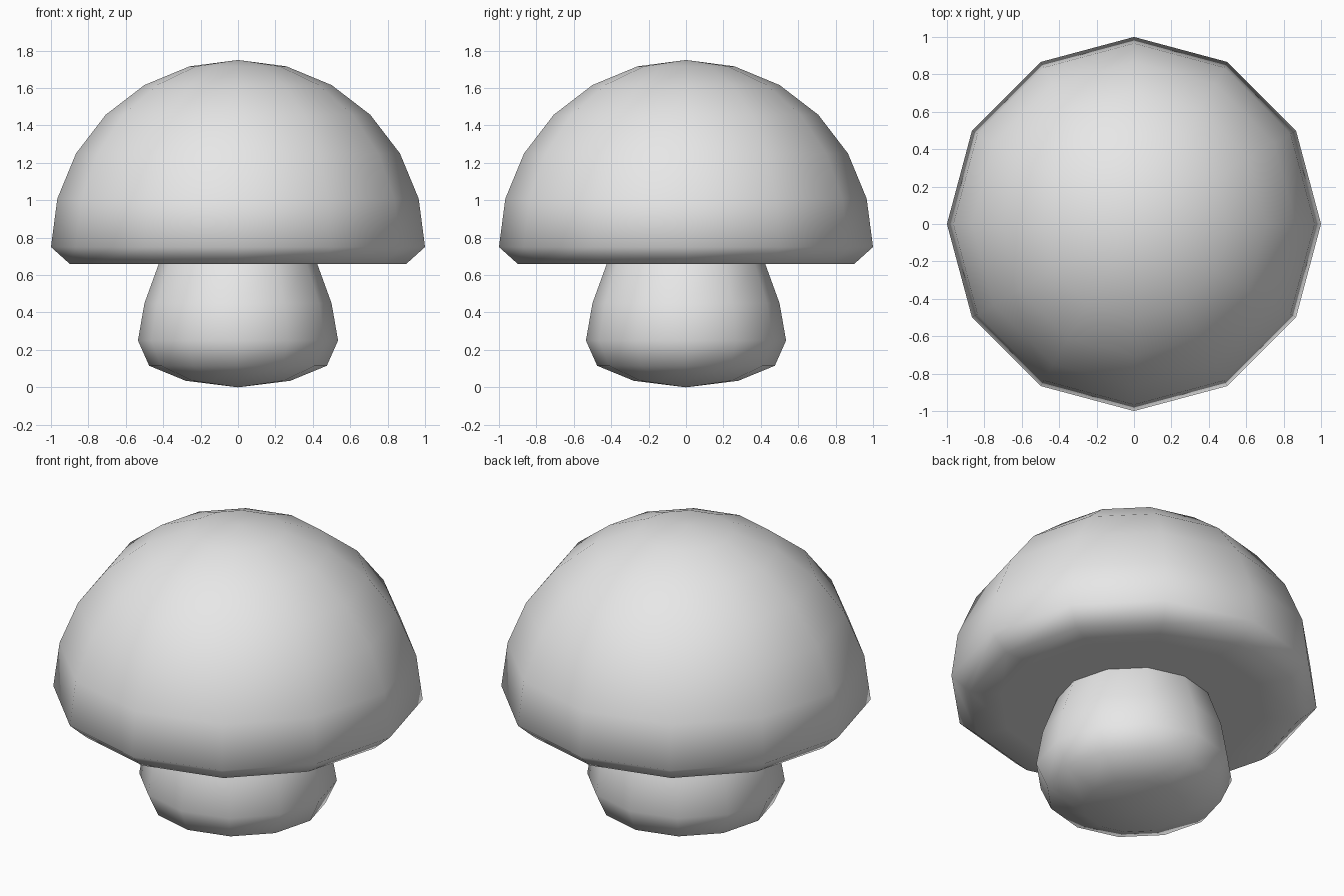
import bpy
import bmesh
from math import sin, cos, pi, radians

SIDES = 12

cube = bpy.data.objects.get("Cube")
if cube:
    bpy.data.objects.remove(cube, do_unlink=True)

# Single plain grey for the whole mushroom
grey = bpy.data.materials.new("light_grey")
grey.use_nodes = True
grey.diffuse_color = (0.8, 0.8, 0.8, 1)
grey.node_tree.nodes["Principled BSDF"].inputs["Base Color"].default_value = grey.diffuse_color


def lathe(name, profile):
    """Revolve (radius, height) points about z; zero radius makes a pole."""
    bm = bmesh.new()
    rings = []
    for r, z in profile:
        count = SIDES if r > 0 else 1
        rings.append([bm.verts.new((r * cos(2 * pi * i / SIDES), r * sin(2 * pi * i / SIDES), z))
                      for i in range(count)])
    for low, high in zip(rings, rings[1:]):
        for i in range(SIDES):
            j = (i + 1) % SIDES
            corners = [low[i % len(low)], low[j % len(low)],
                       high[j % len(high)], high[i % len(high)]]
            bm.faces.new(list(dict.fromkeys(corners)))
    bmesh.ops.recalc_face_normals(bm, faces=bm.faces)
    for face in bm.faces:
        face.smooth = True
    mesh = bpy.data.meshes.new(name)
    bm.to_mesh(mesh)
    bm.free()
    mesh.materials.append(grey)
    obj = bpy.data.objects.new(name, mesh)
    bpy.context.collection.objects.link(obj)
    return obj


# Cap: flat underside, bevelled rim, hemispherical dome
underside = [(0, 0.66), (0.5, 0.66), (0.72, 0.66), (0.9, 0.66)]
dome = [(cos(radians(a)), 0.75 + sin(radians(a))) for a in range(0, 90, 15)]
lathe("mushroom_cap", underside + dome + [(0, 1.75)])

# Stem: rounded bulb tapering up into the cap
lathe("mushroom_stem", [(0, 0), (0.28, 0.035), (0.475, 0.115), (0.535, 0.25),
                        (0.5, 0.45), (0.42, 0.67), (0.36, 0.78), (0, 0.82)])
